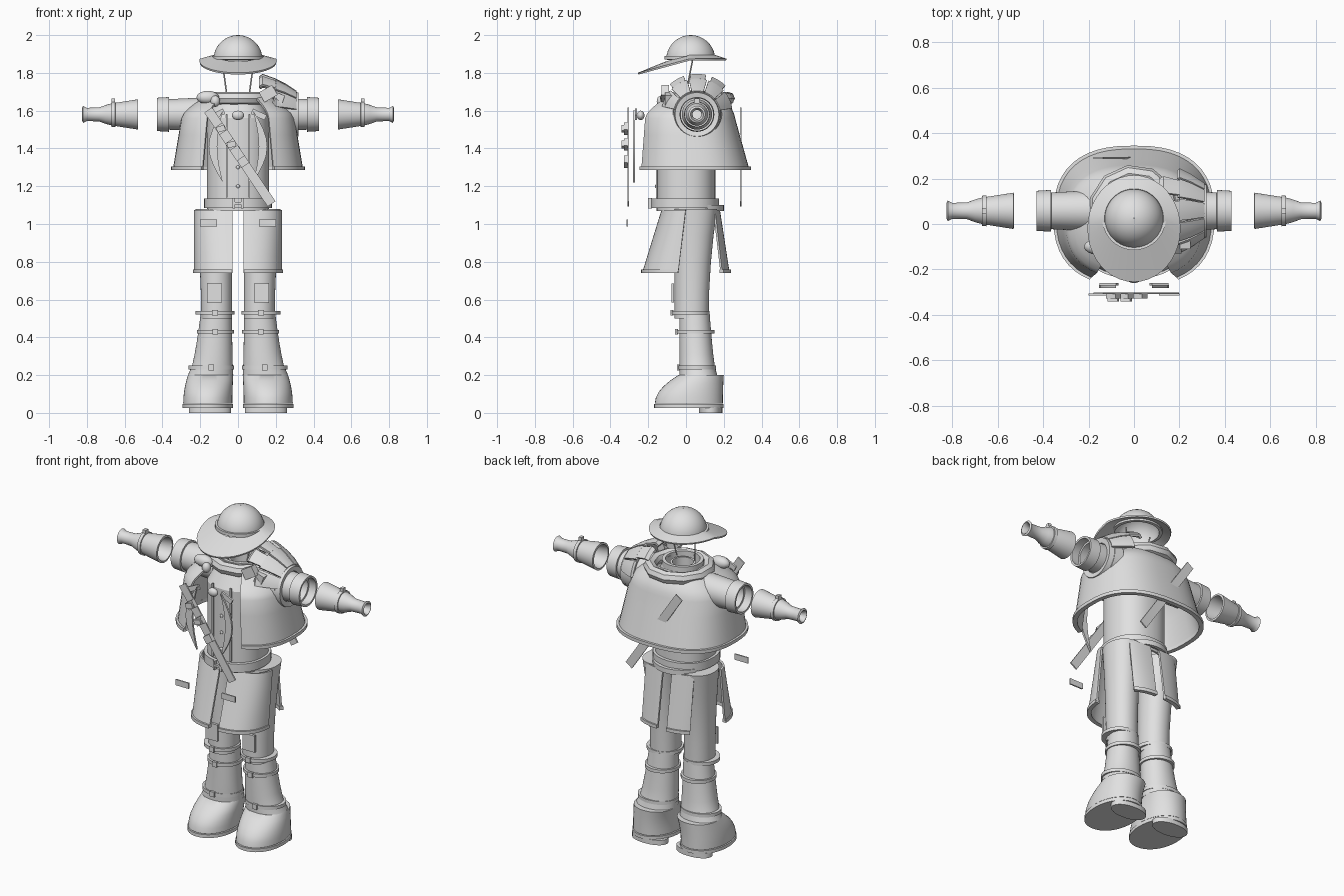
import bpy, bmesh
from math import sin, cos, pi, radians, copysign
from mathutils import Vector, Matrix

if "Cube" in bpy.data.objects:
    bpy.data.objects.remove(bpy.data.objects["Cube"])

GREY = (.75, .75, .75, 1)
clay = bpy.data.materials.new("light_grey_clay")
clay.use_nodes = True
clay.diffuse_color = GREY
clay.node_tree.nodes["Principled BSDF"].inputs["Base Color"].default_value = GREY


def finish(name, bm, thickness=0, mirror=False):
    mesh = bpy.data.meshes.new(name)
    bm.to_mesh(mesh)
    bm.free()
    mesh.materials.append(clay)
    part = bpy.data.objects.new(name, mesh)
    bpy.context.collection.objects.link(part)
    if thickness:
        shell = part.modifiers.new("thickness", 'SOLIDIFY')
        shell.thickness, shell.offset = thickness, -1
    if mirror:
        part.modifiers.new("mirror", 'MIRROR')
    bpy.ops.object.select_all(action='DESELECT')
    part.select_set(True)
    bpy.context.view_layer.objects.active = part
    bpy.ops.object.convert(target='MESH')
    bpy.ops.object.shade_smooth_by_angle(angle=radians(35))


def blend(low, high, start, end, ease=lambda t: t, steps=1):
    """Rings (height, centre u, centre v, radius u, radius v) from start to end."""
    rings = []
    for i in range(steps + 1):
        t = i / steps
        mix = [a + (b - a) * ease(t) for a, b in zip(start, end)]
        rings.append((low + (high - low) * t, *mix))
    return rings


def loft(name, rings, span=None, thickness=0, power=2, along_x=False,
         mirror=False, capped=False, sides=40, bend=None):
    """Skin superellipse rings, over the whole turn or only over a span of degrees."""
    bm = bmesh.new()
    first, last = span or (0, 360)
    count = sides + 1 if span else sides

    def soften(t):
        return copysign(abs(t) ** (2 / power), t)

    rows = []
    for h, centre_u, centre_v, radius_u, radius_v in rings:
        row = []
        for i in range(count):
            angle = radians(first + (last - first) * i / sides)
            u = centre_u + radius_u * soften(cos(angle))
            v = centre_v + radius_v * soften(sin(angle))
            point = Vector((h, u, v)) if along_x else Vector((u, v, h))
            row.append(bm.verts.new(bend(point) if bend else point))
        rows.append(row)
    for lower, upper in zip(rows, rows[1:]):
        for i in range(sides):
            j = (i + 1) % count
            bm.faces.new((lower[i], lower[j], upper[j], upper[i]))
    if capped:
        bm.faces.new(rows[0][::-1])
        bm.faces.new(rows[-1])
    finish(name, bm, thickness, mirror)


def band(name, z, size, tall=.02, **options):
    """Hoop of constant section, resting on height z."""
    loft(name, blend(z, z + tall, size, size), **options)


def sleeve(name, profile, thickness=.012, **options):
    """Tube around the arm axis from (x, radius) pairs."""
    rings = [(x, ARM_Y, ARM_Z, radius, radius) for x, radius in profile]
    loft(name, rings, along_x=True, thickness=thickness, **options)


def plate(name, outline, y, deep=.008, mirror=False):
    """Flat outline in the x-z plane, centred on y."""
    bm = bmesh.new()
    face = bm.faces.new([bm.verts.new((x, y - deep / 2, z)) for x, z in outline])
    grown = bmesh.ops.extrude_face_region(bm, geom=[face])["geom"]
    back = [v for v in grown if isinstance(v, bmesh.types.BMVert)]
    bmesh.ops.translate(bm, vec=(0, deep, 0), verts=back)
    bmesh.ops.recalc_face_normals(bm, faces=bm.faces)
    finish(name, bm, mirror=mirror)


def block(name, x, y, z, wide, tall, deep=.01, turn=0, mirror=False):
    bm = bmesh.new()
    bmesh.ops.create_cube(bm, size=1)
    place = Matrix.Translation((x, y, z)) @ Matrix.Rotation(radians(-turn), 4, 'Y')
    bm.transform(place @ Matrix.Diagonal((wide, deep, tall, 1)))
    finish(name, bm, mirror=mirror)


def ball(name, centre, size):
    bm = bmesh.new()
    bmesh.ops.create_uvsphere(bm, u_segments=16, v_segments=10, radius=1)
    bm.transform(Matrix.Translation(centre) @ Matrix.Diagonal((*size, 1)))
    finish(name, bm)


def rod(name, start, end, radius, mirror=False):
    bm = bmesh.new()
    a, b = Vector(start), Vector(end)
    bmesh.ops.create_cone(bm, cap_ends=True, segments=8, radius1=radius,
                          radius2=radius, depth=(b - a).length)
    turn = (b - a).to_track_quat('Z', 'Y').to_matrix().to_4x4()
    bm.transform(Matrix.Translation((a + b) / 2) @ turn)
    finish(name, bm, mirror=mirror)


def droop(point):
    point.z -= .27 * max(0, .02 - point.y)
    return point


# Hat: open dome, band and a brim that droops at the front
BRIM, CROWN = (0, -.02, .205, .235), (0, .025, .13, .13)
dome = [(1.87 + .13 * sin(a), 0, .025, .13 * cos(a), .13 * cos(a))
        for a in (pi / 2 * i / 9 for i in range(9))]
loft("hat_dome", dome + [(2, 0, .025, .002, .002)], thickness=.008)
band("hat_band", 1.87, (0, .025, .14, .14), thickness=.012)
loft("hat_brim", blend(1.875, 1.895, BRIM, CROWN, steps=4), thickness=.01, bend=droop)
rod("chin_strap", (.085, .035, 1.87), (.06, 0, 1.69), radius=.004, mirror=True)

# Coat body, collars and belt
CHEST, NECK = (0, 0, .165, .155), (0, .03, .105, .105)
loft("coat_body", blend(1.07, 1.56, CHEST, CHEST), thickness=.012, power=2.3)
loft("coat_shoulders", blend(1.56, 1.69, CHEST, NECK), thickness=.012, power=2.3)
band("collar", 1.63, (0, .03, .115, .115), tall=.07, thickness=.02)
band("inner_collar", 1.63, (0, .03, .07, .07), tall=.05, thickness=.012)
band("belt", 1.085, (0, -.005, .18, .18), tall=.05, thickness=.02, power=2.2)
band("belt_back_sash", 1.07, (0, 0, .175, .2), tall=.03, span=(35, 145), thickness=.02)
block("belt_buckle_bar", x=.022, y=-.19, z=1.11, wide=.012, tall=.055, deep=.02, mirror=True)
block("belt_buckle_pin", x=0, y=-.19, z=1.11, wide=.04, tall=.012, deep=.02)
block("coat_seam", x=.06, y=-.155, z=1.36, wide=.008, tall=.44, mirror=True)
for i in range(3):
    ball("coat_button", (0, -.158, 1.2 + i / 10), (.01, .006, .01))

# Short cape, open at the front: straight flare, then closing over the shoulders
OPEN_FRONT = (-62, 242)
HEM, SHOULDER, THROAT = (0, .035, .345, .3), (0, .01, .3, .25), (0, .05, .14, .13)
cape = blend(1.29, 1.56, HEM, SHOULDER, steps=3)
cape += blend(1.56, 1.69, SHOULDER, THROAT, steps=5, ease=lambda t: t ** 1.6)[1:]
loft("cape", cape, span=OPEN_FRONT, thickness=.012, power=2.5)
band("cape_hem", 1.285, (0, .035, .355, .31), span=OPEN_FRONT, thickness=.026, power=2.5)

# Scarf roll around the neck, with a side knot
roll = []
for i in range(9):
    angle = pi * (i / 4 - 1)
    reach = .165 + .036 * cos(angle)
    roll.append((1.665 + .035 * sin(angle), 0, .06, reach, reach))
loft("scarf_roll", roll, sides=11)
ball("scarf_knot", (-.16, -.1, 1.67), (.06, .035, .035))
ball("scarf_knot_end", (-.12, -.13, 1.65), (.025, .025, .03))

# Sleeves, cuffs and gloves
ARM_Y, ARM_Z = .058, 1.58
sleeve("upper_sleeve", [(.15, .088), (.22, .088), (.38, .08)], mirror=True)
sleeve("sleeve_cuff", [(.365, .092), (.43, .088)], mirror=True)
sleeve("glove", [(.53, .08), (.67, .058), (.7, .05), (.735, .037), (.8, .035), (.82, .045)],
       mirror=True)
sleeve("glove_strap", [(.65, .068), (.67, .066)], mirror=True)
block("glove_buckle", x=.66, y=ARM_Y, z=1.65, wide=.02, tall=.03, deep=.025, mirror=True)

# Layered shoulder guard on the left arm only
for i in range(5):
    start = 32 * i + 10
    sleeve("shoulder_plate", [(.19, .18), (.2, .19), (.25, .165), (.31, .125)],
           span=(start, start + 29), sides=4, thickness=.016)
    if 0 < i < 4:
        sleeve("shoulder_flap", [(.11, .2), (.13, .215), (.2, .19)],
               span=(start + 3, start + 26), sides=3, thickness=.014)
sleeve("shoulder_ring_inner", [(.235, .132), (.29, .125)], thickness=.03)
sleeve("shoulder_ring_outer", [(.29, .122), (.32, .116)], thickness=.03)
block("shoulder_clasp", x=.16, y=-.11, z=1.69, wide=.08, tall=.06, deep=.04, turn=30)
block("shoulder_buckle", x=.215, y=-.09, z=1.66, wide=.05, tall=.06, deep=.04, turn=-20)

# Diagonal straps worn in front and behind, with pouches
LEAN = 34
for side, y in (("front", -.305), ("back", .29)):
    block(side + "_strap", x=.01, y=y, z=1.355, wide=.05, tall=.6, deep=.008, turn=LEAN)
for along in (-.03, .08, .18):
    x, z = .01 - along * sin(radians(LEAN)), 1.355 + along * cos(radians(LEAN))
    block("strap_pouch", x, y=-.318, z=z, wide=.05, tall=.045, deep=.02, turn=LEAN)
    if along > 0:
        block("pouch_lid", x, y=-.335, z=z, wide=.045, tall=.03, deep=.014, turn=15)

# Hanging tails, tie bead and loose flaps on the chest
def tail_edge(bulge):
    return [(.08 + bulge * sin(pi * i / 8), 1.6 - .38 * i / 8) for i in range(9)]


plate("lapel_tail", tail_edge(.075) + tail_edge(.03)[-2:0:-1], y=-.275, deep=.012, mirror=True)
block("lapel_clip", x=.11, y=-.265, z=1.58, wide=.08, tall=.03, deep=.012, turn=-25, mirror=True)
ball("tie_bead", (0, -.24, 1.575), (.032, .02, .025))
block("pocket_flap", x=.155, y=-.31, z=1.005, wide=.09, tall=.035, deep=.008, mirror=True)

# Coat skirt panels with hems
WAIST, FLARE = (0, .025, .235, .155), (0, 0, .235, .23)
for side, span in (("front", (-86, -6)), ("back", (52, 86))):
    common = dict(span=span, power=2.6, mirror=True, sides=16)
    loft(side + "_skirt", blend(.75, 1.075, FLARE, WAIST, steps=4), thickness=.012, **common)
    band(side + "_skirt_hem", .74, (0, 0, .24, .238), thickness=.024, **common)

# Legs, boots, soles and straps
KNEE, THIGH = (.113, .03, .082, .09), (.128, .05, .098, .115)
FOOT, INSTEP = (.16, .015, .13, .18), (.145, .08, .12, .12)
ANKLE, CALF = (.145, .065, .12, .1), (.115, .045, .082, .08)
pair = dict(mirror=True, capped=True, power=2.1)
loft("leg", blend(.5, 1.08, KNEE, THIGH, steps=4, ease=lambda t: t * t), **pair)
loft("boot_foot", blend(.05, .2, FOOT, INSTEP, steps=5, ease=lambda t: t * t), **pair)
loft("boot_shaft", blend(.2, .53, ANKLE, CALF, steps=6, ease=lambda t: t ** .6), **pair)
band("sole", .026, (.16, .015, .134, .184), **pair)
band("heel", 0, (.148, .13, .112, .062), tall=.03, **pair)
for z, x, y, wide in ((.23, .142, .06, .12), (.42, .12, .05, .098), (.52, .122, .025, .103)):
    band("boot_strap", z, (x, y, wide, .1), thickness=.03, mirror=True)
    block("boot_buckle", x, y=y - .1, z=z + .01, wide=.03, tall=.03, deep=.015, mirror=True)
block("knee_pad", x=.125, y=-.07, z=.635, wide=.08, tall=.1, deep=.014, mirror=True)
